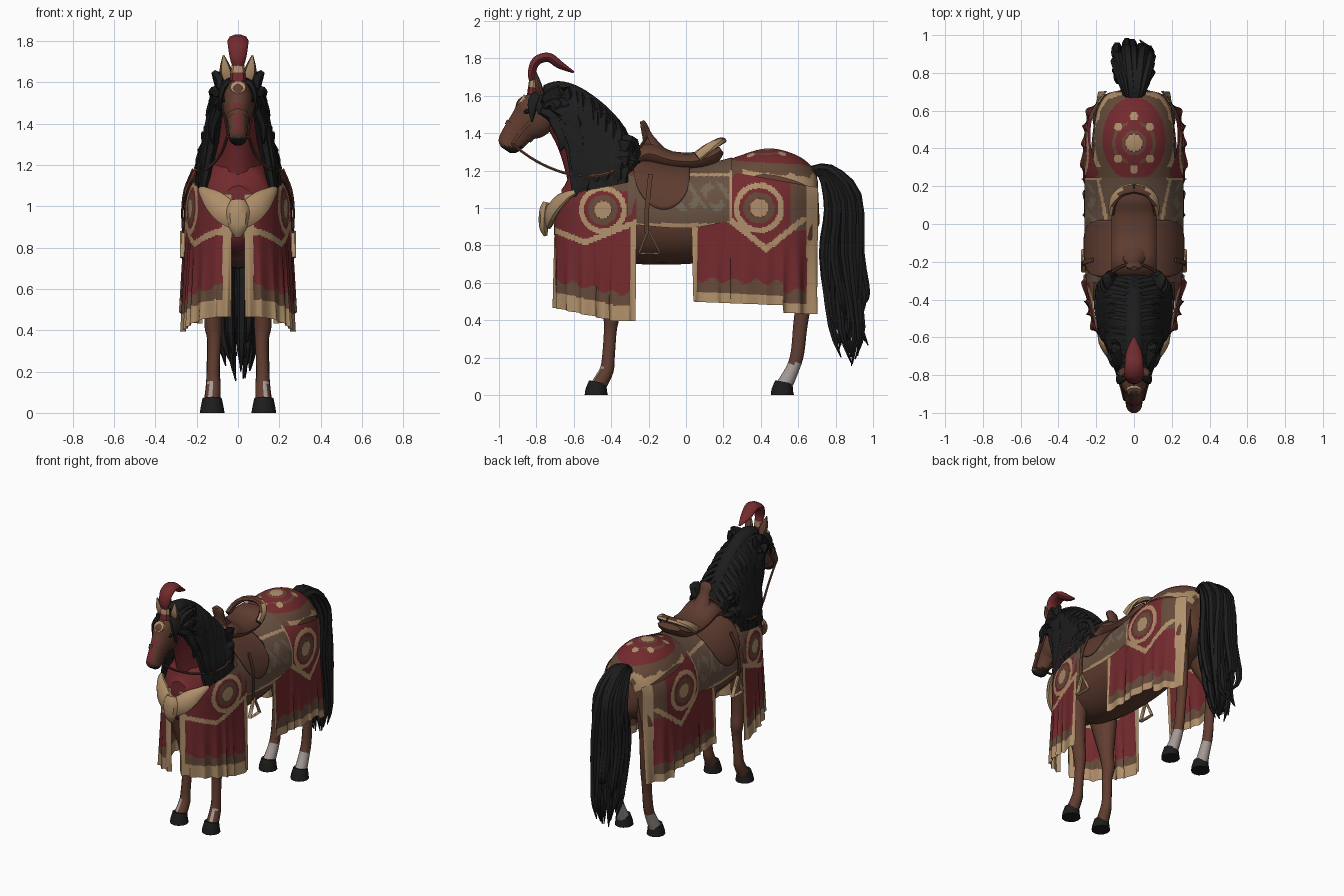
import bpy, bmesh, random
from math import sin, cos, pi, sqrt, hypot, radians
from mathutils import Vector

random.seed(4)
if "Cube" in bpy.data.objects:
    bpy.data.objects.remove(bpy.data.objects["Cube"])


def material(name, r, g, b):
    m = bpy.data.materials.new(name)
    m.use_nodes = True
    m.diffuse_color = (r, g, b, 1)
    node = m.node_tree.nodes["Principled BSDF"]
    node.inputs["Base Color"].default_value = (r, g, b, 1)
    node.inputs["Roughness"].default_value = 0.9
    return m


RED = material("crimson_cloth", .17, .023, .027)
TAN = material("tan_trim", .43, .275, .145)
OLIVE = material("umber_cloth", .13, .068, .042)
BLANKET = material("blanket_cloth", .135, .08, .052)
FADED = material("faded_pattern", .165, .125, .085)
COAT = material("bay_coat", .12, .047, .03)
LEATHER = material("saddle_leather", .112, .045, .029)
BLACK = material("black_hair", .012, .012, .012)
PALE = material("pale_sock", .38, .33, .31)
X, Y = Vector((1, 0, 0)), Vector((0, 1, 0))


def spline(pts, k=4):
    """Catmull-Rom resampling of equal-length tuples."""
    p = [pts[0]] + list(pts) + [pts[-1]]
    out = []
    for i in range(1, len(p) - 2):
        for j in range(k):
            t = j / k
            out.append([.5 * (2 * b + (c - a) * t + (2 * a - 5 * b + 4 * c - d) * t * t
                              + (3 * b - a - 3 * c + d) * t ** 3)
                        for a, b, c, d in zip(*p[i - 1:i + 3])])
    return out + [list(pts[-1])]


def tube(pts, n=12, ref=X, k=4, caps=True):
    """Elliptic loft through (x, y, z, radius along ref, other radius)."""
    rows = spline(pts, k)
    c = [Vector(r[:3]) for r in rows]
    verts, faces = [], []
    for i, r in enumerate(rows):
        t = (c[min(i + 1, len(c) - 1)] - c[max(i - 1, 0)]).normalized()
        w = (ref - t * ref.dot(t)).normalized()
        u = t.cross(w)
        for j in range(n):
            a = 2 * pi * j / n
            verts.append(c[i] + w * r[3] * cos(a) + u * r[4] * sin(a))
    for i in range(len(rows) - 1):
        for j in range(n):
            q = (j + 1) % n
            faces.append((i * n + j, i * n + q, i * n + n + q, i * n + n + j))
    if caps:
        faces += [tuple(range(n)), tuple(range(len(verts) - n, len(verts)))]
    return verts, faces


def cord(pts, a, b=None, ref=X, n=6, k=4):
    return tube([(*p, a, b or a) for p in pts], n, ref, k)


def grid(fn, nu, nv):
    verts = [fn(i / nu, j / nv) for i in range(nu + 1) for j in range(nv + 1)]
    m = nv + 1
    return verts, [(i * m + j, i * m + j + 1, i * m + m + j + 1, i * m + m + j)
                   for i in range(nu) for j in range(nv)]


def build(name, parts, mats, rule=None, mirror=False, angle=40):
    """Join parts into one object; rule(centre, normal) picks the material."""
    me = bpy.data.meshes.new(name)
    bm = bmesh.new()
    for verts, faces in parts:
        vs = [bm.verts.new(v) for v in verts]
        for f in faces:
            bm.faces.new([vs[i] for i in f])
    bmesh.ops.recalc_face_normals(bm, faces=bm.faces)
    bm.to_mesh(me)
    bm.free()
    mats = mats if isinstance(mats, list) else [mats]
    for m in mats:
        me.materials.append(m)
    for p in me.polygons:
        p.use_smooth = True
        if rule:
            p.material_index = mats.index(rule(p.center, p.normal))
    me.set_sharp_from_angle(angle=radians(angle))
    ob = bpy.data.objects.new(name, me)
    bpy.context.collection.objects.link(ob)
    if mirror:
        ob.modifiers.new("mirror", 'MIRROR')
    return ob


# Barrel of the horse, with red cloth over the chest
BARREL = [(0, -.67, .98, .08, .12), (0, -.6, .98, .16, .21), (0, -.45, 1, .205, .26),
          (0, -.25, .97, .23, .27), (0, 0, .95, .235, .25), (0, .2, .98, .235, .25),
          (0, .42, 1.03, .225, .265), (0, .58, 1.03, .2, .235), (0, .68, 1.02, .14, .17),
          (0, .71, 1.02, .06, .08)]
build("body", [tube(BARREL, 20, k=6)], [COAT, RED], lambda c, n: RED if c.y < -.42 and c.z > .78 else COAT)
SECTIONS = spline(BARREL, 8)


def section(y):
    for p, q in zip(SECTIONS, SECTIONS[1:]):
        if y <= q[1]:
            t = max(0, (y - p[1]) / (q[1] - p[1]))
            return [a + (b - a) * t for a, b in zip(p[2:], q[2:])]
    return SECTIONS[-1][2:]


def wrap(y0, y1, lo, hi, off, nu=40, nv=50):
    """Sheet on the barrel between two angles from the spine."""
    def fn(u, v):
        y = y0 + (y1 - y0) * u
        zc, a, b = section(y)
        h = lo(y) + (hi(y) - lo(y)) * v
        return Vector(((a + off) * sin(h), y, zc + (b + off) * cos(h)))
    return grid(fn, nu, nv)


def drape(path, top, hem, folds):
    """Cloth that follows the barrel above and hangs in folds below."""
    plan = spline(path, 20)

    def fn(u, v):
        x, y = plan[round(u * (len(plan) - 1))]
        z = top(y) + (hem(y) - top(y)) * v
        zc, a, b = section(max(-.5, min(y, .6)))
        f = sqrt(max(.05, 1 - (max(0, z - zc) / (b + .015)) ** 2))
        hang = max(0, .88 - z)
        wave = sin(u * folds + 1.5 * sin(u * 9))
        x = x * f + hang * (.04 + .02 * wave) * min(1, x / .15)
        return Vector((x, y + hang * .025 * cos(u * folds) + (.06 * (1 - f) if y < -.5 else 0), z))
    return grid(fn, len(plan) - 1, 80)


def medallion(y, z, cy, cz, s):
    r = hypot(y - cy, z - cz) / s
    return TAN if r < .36 or .78 < r < 1 else OLIVE if .38 < r < .62 else RED if r < 1 else None


# Front and rear cloth panels
def front_hem(y): return .465 - .22 * max(0, min(y + .7, .32))
def rear_hem(y): return .5 - .04 * y - (.04 if y > .52 else 0)


def front_rule(c, n):
    x, y, z = c
    d = z - front_hem(y)
    if d < .085 or (x < .075 and y < -.6) or (y > -.3 and z < .92):
        return TAN
    if d < .15 + .015 * sin(y * 60):
        return OLIVE
    arc = abs(z - .815 - .4 * abs(y + .54)) < .016
    return medallion(y, z, -.445, .99, .128) or (TAN if arc else OLIVE if z > 1.09 else RED)


def rear_rule(c, n):
    x, y, z = c
    d = z - rear_hem(y)
    if d < .05 or y > .645 or y < .06:
        return TAN
    if d < .12 + .015 * sin(y * 55):
        return OLIVE
    arc = abs(z - .78 - .8 * abs(y - .43)) < .02 and z < .95
    return medallion(y, z, .39, 1, .135) or (TAN if arc else OLIVE if y > .56 and z > .88 else RED)


CLOTH = [RED, TAN, OLIVE]
build("front_cloth", [drape([(.03, -.705), (.1, -.69), (.175, -.61), (.22, -.5), (.24, -.4), (.258, -.265)],
      lambda y: 1.06 + .2 * (y + .7), front_hem, 42)], CLOTH, front_rule, True)
build("rear_cloth", [drape([(.25, .03), (.25, .2), (.262, .27), (.258, .43), (.235, .58), (.15, .705)],
      lambda y: 1.2 - .18 * max(0, y - .2), rear_hem, 46)], CLOTH, rear_rule, True)


# Rump cover with painted rosette and border
def rump_rule(c, n):
    x, y, z = c
    e = hypot(x / .185, (y - .45) / .245)
    r = hypot(x, y - .43)
    if e > 1.13:
        return TAN if y > .3 else OLIVE
    if e > .9:
        return TAN if hypot((y * 8) % 1 - .5, (z * 8 + .2) % 1 - .5) < .2 else OLIVE
    spot = min(hypot(abs(x) - .085, abs(y - .43) - .085), hypot(x, abs(y - .43) - .14))
    if r < .045 or spot < .022:
        return TAN
    return OLIVE if .05 < r < .065 or (.1 < r < .115 and abs(x) > .03) else RED


build("rump_cover", [wrap(.22, .705, lambda y: -1.02 - .5 * max(0, y - .4), lambda y: 1.02 + .5 * max(0, y - .4),
      .022, 60, 80)], CLOTH, rump_rule)


# Saddle blanket
def blanket_rule(c, n):
    x, y, z = c
    if z < .918 or (y > .233 and z < 1.2):
        return TAN
    curl = min(abs(hypot(y - cy, z - 1.06) - .06) for cy in (0, .15))
    if z > 1.17:
        return LEATHER if y < 0 else TAN if z < 1.185 else BLANKET
    return FADED if curl < .02 and (y * 9 + z * 6) % 1 > .25 else BLANKET


build("saddle_blanket", [wrap(-.31, .245, lambda y: -1.78, lambda y: 1.78, .028, 50, 120)],
      [BLANKET, TAN, FADED, LEATHER], blanket_rule)

# Saddle
build("saddle_seat", [tube([(0, -.27, 1.25, .12, .03), (0, -.2, 1.29, .12, .06), (0, -.08, 1.255, .12, .05),
      (0, .05, 1.25, .12, .05), (0, .14, 1.28, .115, .05), (0, .19, 1.31, .09, .02)], 14)], LEATHER)
build("saddle_pommel", [tube([(0, -.17, 1.3, .08, .06), (0, -.205, 1.38, .04, .03),
      (0, -.225, 1.44, .045, .02), (0, -.235, 1.465, .02, .012)], 10)], LEATHER)
build("saddle_cantle", [cord([(.12, .06, 1.275), (.11, .12, 1.32), (.07, .17, 1.35), (0, .19, 1.36)],
      .028, .018, Y, 8)], [LEATHER, TAN], lambda c, n: TAN if n.x > .25 or n.y > .6 else LEATHER, True)
flap = build("saddle_flap", [wrap(-.28, .02, lambda y: .3,
             lambda y: .75 + .7 * sqrt(max(0, 1 - ((y + .13) / .15) ** 2)), .036, 24, 16)],
             LEATHER, mirror=True)
flap.modifiers.new("thickness", 'SOLIDIFY').thickness = .006
build("stirrup_strap", [cord([(.218, -.19, 1.18), (.258, -.2, 1.08), (.27, -.21, .98), (.266, -.21, .87)],
      .005, .014)], LEATHER, mirror=True)
build("stirrup", [cord([(.266, -.2, .88), (.266, -.245, .77), (.266, -.24, .755), (.266, -.15, .755),
      (.266, -.145, .77), (.266, -.2, .88)], .014, .007, k=2)], TAN, mirror=True)

# Neck and head
build("neck", [tube([(0, -.38, 1.03, .18, .22), (0, -.46, 1.22, .12, .19), (0, -.57, 1.4, .095, .14),
      (0, -.68, 1.53, .075, .11), (0, -.76, 1.58, .06, .08)], 16)], RED)


def head_rule(c, n):
    if c.z < 1.33:
        return BLACK
    return RED if abs(c.x) < .02 and n.y < -.4 and n.z > 0 and c.z < 1.5 else COAT


build("head", [tube([(0, -.745, 1.6, .045, .055), (0, -.785, 1.53, .07, .115), (0, -.825, 1.475, .072, .115),
      (0, -.88, 1.425, .054, .085), (0, -.935, 1.355, .045, .07), (0, -.955, 1.325, .042, .055),
      (0, -.965, 1.31, .022, .03)], 16, k=5)], [COAT, BLACK, RED], head_rule)
build("ears", [tube([(.045, -.775, 1.61, .027, .018), (.06, -.79, 1.66, .03, .018),
      (.07, -.805, 1.73, .004, .004)], 8)], [COAT, TAN], lambda c, n: TAN if n.y < -.7 else COAT, True)
build("eyes", [tube([(.064, -.85, 1.515, .02, .015), (.076, -.85, 1.515, .008, .006)], 8, Y, 2)],
      BLACK, mirror=True)

# Bridle, brow ornament and reins
build("bridle", [tube([(0, -.885, 1.42, .059, .09), (0, -.9, 1.4, .056, .085)], 16, k=1, caps=False),
      cord([(.06, -.77, 1.6), (.077, -.8, 1.5), (.064, -.87, 1.42), (.05, -.93, 1.34)], .004, .01)],
      LEATHER, mirror=True)
build("brow_rosette", [tube([(0, -.86, 1.557, .044, .044), (0, -.888, 1.577, .038, .038)], 10, k=1)], TAN)
build("reins", [cord([(.05, -.93, 1.34), (.085, -.8, 1.25), (.14, -.66, 1.19), (.19, -.52, 1.17),
      (.2, -.38, 1.2), (.12, -.26, 1.31), (.03, -.21, 1.38)], .008)], LEATHER, mirror=True)

# Plume
build("plume", [tube([(0, -.815, 1.67, .025, .02), (0, -.825, 1.72, .04, .022), (0, -.8, 1.785, .05, .026),
      (0, -.735, 1.805, .048, .026), (0, -.675, 1.765, .04, .022), (0, -.6, 1.725, .008, .006)], 10)], RED)
build("plume_socket", [tube([(0, -.82, 1.605, .04, .03), (0, -.815, 1.685, .03, .024)], 8, k=2)],
      [TAN, RED], lambda c, n: RED if c.z < 1.63 else TAN)

# Mane: a cap along the crest with overlapping locks on each side
CREST = [(-.75, 1.625), (-.68, 1.645), (-.58, 1.615), (-.46, 1.53), (-.36, 1.42), (-.3, 1.29)]
TIPS = [(-.67, 1.43, .1), (-.61, 1.25, .135), (-.56, 1.06, .165), (-.47, 1.02, .18), (-.37, 1.07, .185), (-.3, 1.2, .15)]
build("mane_cap", [tube([(0, y, z, .05, .035) for y, z in CREST], 10)], BLACK)
locks = []
for layer in (0, 1):
    for (y, z), (ty, tz, tx) in zip(spline(CREST, 3), spline(TIPS, 3)):
        g = random.uniform(-.025, .025)
        ty, tz = ty + g, tz + random.uniform(-.02, .04) + .1 * layer
        out = tx * .72 + .01 * layer
        locks.append(tube([(0, y, z + .01, .035, .02), (out * .72, y + g * .4, z - .07, .055, .03),
                           (out, .5 * (y + ty), .5 * (z + tz), .06, .03),
                           (tx, ty, tz + .06, .042, .022), (tx, ty + g, tz - .02, .004, .004)], 7, Y, 3))
build("mane_locks", locks, BLACK, mirror=True, angle=30)
build("forelock", [tube([(.01, -.76 + d, 1.62, .03, .012), (.055, -.79 + d, 1.595, .032, .018),
      (.08, -.81 + d, 1.55, .03, .016), (.09, -.815 + d, 1.47 + d, .004, .004)], 7, Y, 3)
      for d in (-.01, .03)], BLACK, mirror=True)

# Tail of loose strands
strands = []
for i in range(32):
    a, r = i * 2.4, sqrt((i + .5) / 32)
    dx, dy, low = .1 * r * cos(a), .09 * r * sin(a), random.uniform(.12, .42) + .08 * r
    g = random.uniform(-.03, .03)
    strands.append(tube([(dx * .2, .65, 1.185 + dy * .15, .025, .025), (dx * .6, .75 + dy * .3, 1.195 + dy * .2, .03, .025),
                         (dx, .84 + dy, 1.03 + dy * .5, .03, .026), (dx * 1.05 + g, .835 + dy * 1.3, .75, .026, .024),
                         (dx + g, .87 + dy * 1.25 - g, .25 + low * .6, .022, .02),
                         (dx * .7, .89 + dy * .8 + g, low, .003, .003)], 6, X, 3))
build("tail", strands, BLACK, angle=30)

# Legs and hooves
build("front_legs", [tube([(.12, -.46, .95, .09, .14), (.125, -.44, .7, .065, .085), (.12, -.415, .52, .045, .05),
      (.12, -.4, .42, .042, .043), (.115, -.405, .34, .032, .034), (.12, -.415, .2, .031, .034),
      (.12, -.425, .13, .036, .038), (.125, -.465, .055, .04, .042)], 12)], [COAT, PALE],
      lambda c, n: PALE if c.z < .15 and n.y < -.6 and n.x > -.2 else COAT, True)
build("hind_legs", [tube([(.11, .54, 1.02, .1, .16), (.135, .56, .82, .085, .135), (.135, .61, .64, .055, .075),
      (.125, .625, .5, .036, .045), (.12, .61, .36, .03, .038), (.12, .595, .22, .032, .036),
      (.12, .57, .14, .035, .036), (.125, .525, .05, .04, .044)], 12)], [COAT, PALE],
      lambda c, n: PALE if c.z < .17 else COAT, True)
build("hooves", [tube([(.125, y + .008, .07, .047, .047), (.125, y, .025, .056, .058), (.125, y, 0, .06, .062)],
      12, k=1) for y in (-.48, .515)], BLACK, mirror=True)

# Knotted breast scarf
build("breast_scarf", [tube([(.18, -.59, 1.085, .012, .015), (.16, -.635, 1.065, .02, .03), (.115, -.685, 1.025, .026, .055),
      (.06, -.72, .975, .03, .065), (0, -.735, .945, .03, .065)], 10, Y)], TAN, mirror=True)
build("scarf_knot", [tube([(0, -.745, 1.03, .035, .02), (0, -.755, .98, .055, .03), (0, -.76, .9, .045, .025),
      (0, -.75, .85, .015, .01)], 8)], TAN)
